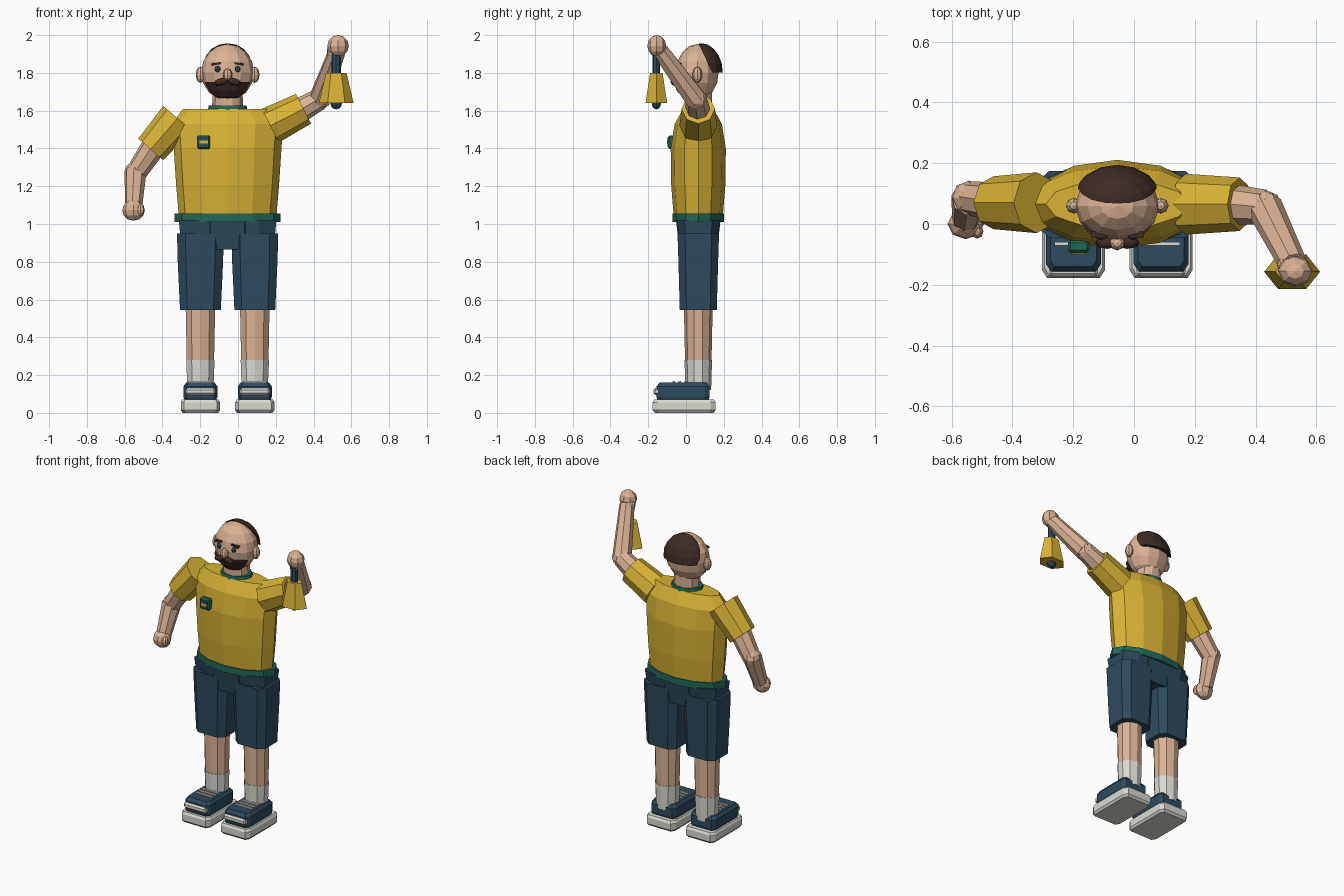
import bpy, bmesh, math
from mathutils import Vector, Matrix

if "Cube" in bpy.data.objects:
    bpy.data.objects.remove(bpy.data.objects["Cube"])

MID, DEEP = -0.055, 0.065  # body centre line in x and y


def material(name, rgb):
    m = bpy.data.materials.new(name)
    m.use_nodes = True
    m.diffuse_color = (*rgb, 1)
    m.node_tree.nodes["Principled BSDF"].inputs["Base Color"].default_value = (*rgb, 1)
    return m


YELLOW = material("golden yellow", (0.69, 0.45, 0.035))
GREEN = material("dark green", (0.017, 0.14, 0.095))
NAVY = material("slate blue", (0.026, 0.07, 0.112))
SKIN = material("skin", (0.71, 0.45, 0.30))
WHITE = material("off white", (0.70, 0.70, 0.64))
HAIR = material("dark brown", (0.05, 0.025, 0.018))


def finish(name, bm, mat):
    bmesh.ops.recalc_face_normals(bm, faces=bm.faces)
    mesh = bpy.data.meshes.new(name)
    bm.to_mesh(mesh)
    bm.free()
    mesh.materials.append(mat)
    ob = bpy.data.objects.new(name, mesh)
    bpy.context.collection.objects.link(ob)
    return ob


def oval(n, turn=0.0):
    return [(math.cos(math.tau * (i + turn) / n), math.sin(math.tau * (i + turn) / n))
            for i in range(n)]


def chamfered(c):
    k = 1 - c
    return [(1, -k), (1, k), (k, 1), (-k, 1), (-1, k), (-1, -k), (-k, -1), (k, -1)]


def loft(name, outline, levels, mat, cx=MID, cy=DEEP):
    """Stack scaled copies of an outline; levels are (z, half width, half depth)."""
    bm = bmesh.new()
    rings = [[bm.verts.new((cx + u * hx, cy + v * hy, z)) for u, v in outline]
             for z, hx, hy in levels]
    n = len(outline)
    for a, b in zip(rings, rings[1:]):
        for i in range(n):
            j = (i + 1) % n
            bm.faces.new((a[i], a[j], b[j], b[i]))
    bm.faces.new(rings[0])
    bm.faces.new(rings[-1])
    return finish(name, bm, mat)


def limb(name, a, b, r1, r2, mat, sides=8):
    a, b = Vector(a), Vector(b)
    axis = b - a
    bm = bmesh.new()
    spin = axis.to_track_quat("Z", "Y").to_matrix().to_4x4()
    bmesh.ops.create_cone(bm, cap_ends=True, segments=sides, radius1=r1, radius2=r2,
                          depth=axis.length,
                          matrix=Matrix.Translation((a + b) / 2) @ spin)
    return finish(name, bm, mat)


def ball(name, centre, radii, mat, seg=10, rings=6, tilt=0.0, cuts=()):
    """Faceted ellipsoid; each cut (point, normal) removes the side the normal faces."""
    bm = bmesh.new()
    place = (Matrix.Translation(centre) @ Matrix.Rotation(tilt, 4, "Y")
             @ Matrix.Diagonal((*radii, 1)))
    bmesh.ops.create_uvsphere(bm, u_segments=seg, v_segments=rings, radius=1, matrix=place)
    for point, normal in cuts:
        bmesh.ops.bisect_plane(bm, geom=bm.verts[:] + bm.edges[:] + bm.faces[:],
                               plane_co=point, plane_no=normal, clear_outer=True)
        bmesh.ops.holes_fill(bm, edges=[e for e in bm.edges if e.is_boundary])
    return finish(name, bm, mat)


def box(name, centre, size, mat, tilt=0.0, bevel=0.0):
    bm = bmesh.new()
    bmesh.ops.create_cube(bm, size=1, matrix=Matrix.Translation(centre)
                          @ Matrix.Rotation(tilt, 4, "Y") @ Matrix.Diagonal((*size, 1)))
    if bevel:
        bmesh.ops.bevel(bm, geom=bm.edges[:], offset=bevel, segments=1, affect="EDGES")
    return finish(name, bm, mat)


# Shirt
loft("shirt", oval(12), [(1.04, 0.258, 0.13), (1.2, 0.272, 0.143), (1.4, 0.285, 0.146),
                         (1.53, 0.295, 0.125), (1.61, 0.235, 0.08)], YELLOW)
loft("shirt_hem", oval(12), [(1.01, 0.28, 0.136), (1.055, 0.28, 0.136)], GREEN)
loft("collar", oval(12), [(1.595, 0.106, 0.085), (1.628, 0.1, 0.08)], GREEN)
box("badge", (-0.182, -0.074, 1.433), (0.07, 0.04, 0.072), GREEN, bevel=0.008)
box("badge_panel", (-0.182, -0.094, 1.433), (0.05, 0.006, 0.05), NAVY)
box("badge_bar", (-0.182, -0.097, 1.433), (0.044, 0.006, 0.016), YELLOW)

# Shorts waist
loft("shorts_hips", chamfered(0.35), [(0.93, 0.25, 0.1), (1.02, 0.258, 0.115)], NAVY)
loft("shorts_crotch", chamfered(0.1), [(0.865, 0.098, 0.1), (1.02, 0.1, 0.118)], NAVY)

# Legs and shoes
for side, word in ((-1, "right"), (1, "left")):
    x = MID + side * 0.144
    loft(f"{word}_shorts_leg", chamfered(0.36),
         [(0.545, 0.108, 0.098), (0.8, 0.12, 0.105), (0.95, 0.124, 0.11)], NAVY, cx=x)
    loft(f"{word}_calf", oval(10, 0.5), [(0.27, 0.076, 0.07), (0.6, 0.083, 0.077)], SKIN, cx=x)
    loft(f"{word}_sock", oval(10, 0.5), [(0.12, 0.072, 0.068), (0.28, 0.079, 0.073)],
         WHITE, cx=x)
    loft(f"{word}_sole", chamfered(0.16),
         [(0, 0.094, 0.155), (0.014, 0.104, 0.167), (0.056, 0.104, 0.167),
          (0.07, 0.096, 0.158)], WHITE, cx=x, cy=-0.01)
    loft(f"{word}_shoe", chamfered(0.18),
         [(0.068, 0.084, 0.135), (0.085, 0.09, 0.141), (0.14, 0.09, 0.141),
          (0.16, 0.076, 0.124)], NAVY, cx=x, cy=-0.016)
    box(f"{word}_toe_band", (x, -0.152, 0.113), (0.16, 0.04, 0.038), WHITE, bevel=0.01)
    for i in range(3):
        box(f"{word}_lace_{i + 1}", (x, -0.065 + i * 0.032, 0.163),
            (0.125, 0.012, 0.012), WHITE)

# Head
HEAD = (MID, 0.06, 1.803)
loft("neck", oval(10), [(1.6, 0.083, 0.075), (1.72, 0.078, 0.075)], SKIN)
ball("head", HEAD, (0.14, 0.113, 0.15), SKIN, 12, 8)
ball("hair", (MID, 0.08, 1.8), (0.146, 0.115, 0.157), HAIR, 16, 10,
     cuts=(((0, 0, 1.803), (0, 0, -1)), ((0, 0.1, 1.885), (0, -0.9, -0.42))))
ball("beard", (MID, 0.05, 1.79), (0.135, 0.122, 0.143), HAIR, 14, 10,
     cuts=(((0, 0, 1.752), (0, 0, 1)), ((0, 0.012, 0), (0, 1, 0))))
ball("nose", (MID, -0.062, 1.79), (0.025, 0.025, 0.033), SKIN, 8, 6)
for side, word in ((-1, "right"), (1, "left")):
    ball(f"{word}_ear", (MID + side * 0.143, 0.06, 1.79), (0.026, 0.026, 0.043), SKIN, 8, 6)
    ball(f"{word}_eye", (MID + side * 0.053, -0.04, 1.82), (0.016, 0.013, 0.017), NAVY, 8, 6)
    box(f"{word}_eyebrow", (MID + side * 0.06, -0.035, 1.848), (0.05, 0.022, 0.011), HAIR,
        tilt=side * 0.15)
    ball(f"{word}_moustache", (MID + side * 0.033, -0.062, 1.753), (0.042, 0.02, 0.018),
         HAIR, 8, 6, tilt=side * 0.25)

# Lowered right arm
limb("right_sleeve", (-0.32, 0.07, 1.56), (-0.462, 0.07, 1.395), 0.1, 0.087, YELLOW)
limb("right_upper_arm", (-0.44, 0.07, 1.42), (-0.54, 0.085, 1.27), 0.066, 0.056, SKIN)
ball("right_elbow", (-0.542, 0.085, 1.275), (0.058, 0.058, 0.058), SKIN, 8, 6)
limb("right_forearm", (-0.542, 0.085, 1.28), (-0.553, 0.015, 1.09), 0.059, 0.046, SKIN)
ball("right_hand", (-0.553, 0.0, 1.073), (0.06, 0.05, 0.056), SKIN, 8, 6)
ball("right_thumb", (-0.515, -0.025, 1.075), (0.02, 0.023, 0.034), SKIN, 8, 6)

# Raised left arm
limb("left_sleeve", (0.17, 0.065, 1.52), (0.347, 0.065, 1.61), 0.1, 0.088, YELLOW)
limb("left_upper_arm", (0.32, 0.065, 1.597), (0.43, 0.055, 1.66), 0.066, 0.058, SKIN)
ball("left_elbow", (0.43, 0.055, 1.66), (0.058, 0.058, 0.056), SKIN, 8, 6)
limb("left_forearm", (0.43, 0.055, 1.655), (0.525, -0.135, 1.915), 0.059, 0.046, SKIN)
ball("left_hand", (0.53, -0.155, 1.943), (0.057, 0.05, 0.057), SKIN, 8, 6)
ball("left_thumb", (0.49, -0.135, 1.915), (0.02, 0.025, 0.033), SKIN, 8, 6)

# Handbell
BELL = dict(cx=0.52, cy=-0.157)
loft("bell_handle", oval(8), [(1.79, 0.026, 0.02), (1.94, 0.026, 0.02)], NAVY, **BELL)
loft("bell", oval(6), [(1.64, 0.092, 0.066), (1.8, 0.055, 0.038)], YELLOW, **BELL)
ball("bell_clapper", (0.52, -0.157, 1.637), (0.03, 0.024, 0.03), NAVY, 8, 6)
